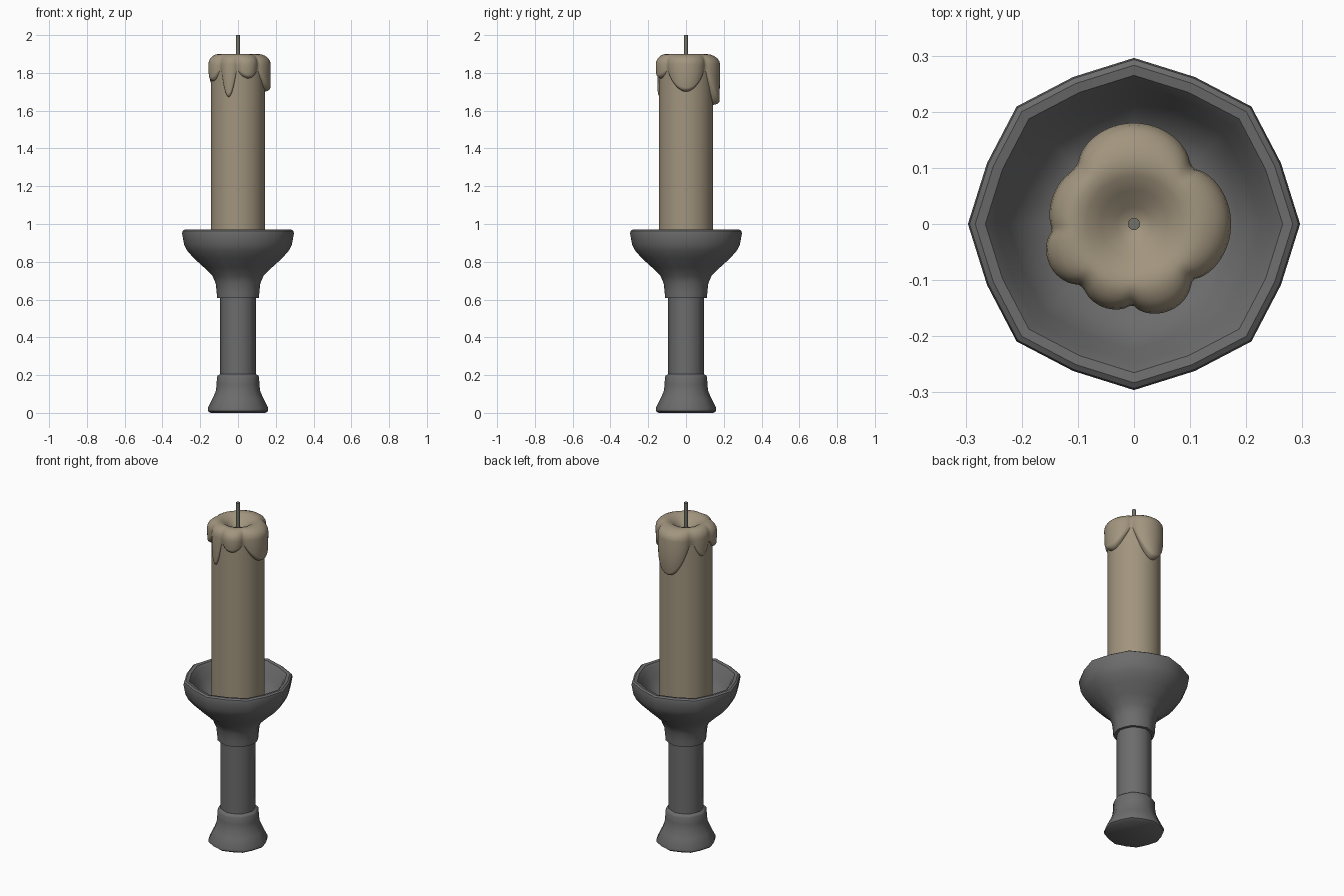
import bpy, bmesh, math

if "Cube" in bpy.data.objects:
    bpy.data.objects.remove(bpy.data.objects["Cube"])


def material(name, rgb):
    m = bpy.data.materials.new(name)
    m.diffuse_color = (*rgb, 1)
    m.use_nodes = True
    m.node_tree.nodes["Principled BSDF"].inputs["Base Color"].default_value = m.diffuse_color
    return m


def lathe(name, profile, sides, mat, odd=1.0, shape=None, angle=40):
    """Spin (r, z) rings about z; odd scales every second spoke; shape(a) gives a per-angle profile."""
    bm = bmesh.new()
    rings = []
    for i in range(sides):
        a = 2 * math.pi * i / sides
        k = odd if i % 2 else 1
        pts = shape(a) if shape else profile
        rings.append([bm.verts.new((r * k * math.cos(a), r * k * math.sin(a), z)) for r, z in pts])
    for i in range(sides):
        p, q = rings[i], rings[(i + 1) % sides]
        for j in range(len(p) - 1):
            bm.faces.new((p[j], q[j], q[j + 1], p[j + 1]))
    # close both ends
    bm.faces.new([r[0] for r in reversed(rings)])
    bm.faces.new([r[-1] for r in rings])
    bmesh.ops.recalc_face_normals(bm, faces=bm.faces)
    me = bpy.data.meshes.new(name)
    bm.to_mesh(me)
    bm.free()
    me.materials.append(mat)
    ob = bpy.data.objects.new(name, me)
    bpy.context.collection.objects.link(ob)
    bpy.ops.object.select_all(action='DESELECT')
    ob.select_set(True)
    bpy.context.view_layer.objects.active = ob
    bpy.ops.object.shade_smooth_by_angle(angle=math.radians(angle))
    return ob


metal = material("dark_metal", (0.15, 0.15, 0.15))
wax = material("wax", (0.36, 0.30, 0.21))
cord = material("cord", (0.17, 0.17, 0.14))

# foot, stem and dish as one softly octagonal turning
lathe("holder", [
    (0.145, 0.0), (0.16, 0.01), (0.16, 0.025), (0.135, 0.075), (0.118, 0.115),
    (0.113, 0.15), (0.112, 0.19), (0.107, 0.198), (0.095, 0.205), (0.095, 0.607),
    (0.111, 0.607), (0.113, 0.64), (0.118, 0.685), (0.135, 0.725), (0.18, 0.77),
    (0.235, 0.82), (0.27, 0.86), (0.285, 0.89), (0.296, 0.95), (0.293, 0.963),
    (0.283, 0.97), (0.265, 0.967), (0.248, 0.945), (0.225, 0.895), (0.19, 0.85),
    (0.15, 0.83), (0.05, 0.825)], 16, metal, odd=0.958)

# candle body
lathe("candle", [(0.143, 0.82), (0.143, 1.84)], 24, wax)

# wick
lathe("wick", [(0.011, 1.80), (0.011, 2.0)], 10, cord)

# melted wax cap: drips as (angle, half width, lowest z, radius)
DRIPS = [(0, 42, 1.70, 0.173), (90, 43, 1.63, 0.180), (163, 21, 1.735, 0.153),
         (206, 21, 1.755, 0.167), (250, 17, 1.67, 0.158), (292, 22, 1.77, 0.167)]


def cap_profile(a):
    deg = math.degrees(a)
    low, rad = 1.805, 0.146
    for c, w, z, r in DRIPS:
        d = abs((deg - c + 180) % 360 - 180) / w
        if d < 1:
            low = min(low, 1.805 - (1.805 - z) * (1 - d * d) ** 1.1)
            rad = max(rad, 0.146 + (r - 0.146) * (1 - d * d) ** 0.8)
    pts = [(0.008, 1.84), (0.03, 1.853), (0.06, 1.877), (0.085, 1.894)]
    # rounded shoulder
    for i in range(6):
        t = i / 5 * math.pi / 2
        pts.append((0.105 + (rad - 0.105) * math.sin(t), 1.845 + 0.055 * math.cos(t)))
    # side wall, then rolled lower lip
    lip = min(0.022, (1.845 - low) * 0.5)
    pts.append((rad - 0.001, (1.845 + low + lip) / 2))
    for i in range(5):
        t = i / 4 * math.pi / 2
        pts.append((0.136 + (rad - 0.138) * math.cos(t), low + lip * (1 - math.sin(t))))
    return pts


lathe("melted_wax", None, 120, wax, shape=cap_profile, angle=60)
